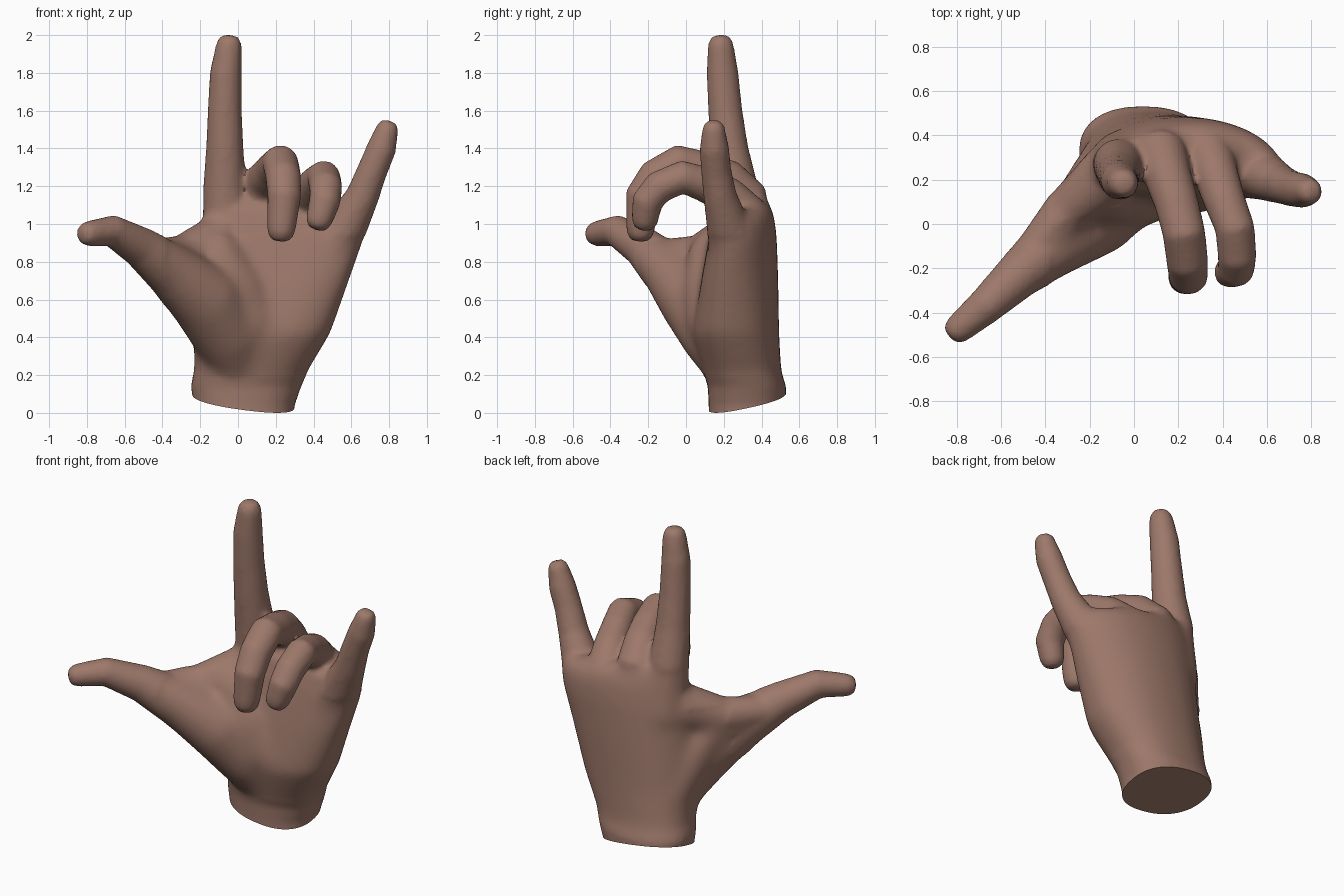
import bpy, bmesh, math
from mathutils import Vector

if "Cube" in bpy.data.objects:
    bpy.data.objects.remove(bpy.data.objects["Cube"])

skin = bpy.data.materials.new("brown skin")
skin.diffuse_color = (0.34, 0.19, 0.145, 1)
skin.use_nodes = True
skin.node_tree.nodes["Principled BSDF"].inputs["Base Color"].default_value = skin.diffuse_color

bm = bmesh.new()


def skin_rings(rings):
    """Bridge rings of points into a closed solid."""
    vs = [[bm.verts.new(p) for p in r] for r in rings]
    n = len(vs[0])
    for a, b in zip(vs, vs[1:]):
        for i in range(n):
            j = (i + 1) % n
            bm.faces.new((a[i], a[j], b[j], b[i]))
    bm.faces.new(list(reversed(vs[0])))
    bm.faces.new(vs[-1])


def finger(points, n=16):
    """Round tube through (x, y, z, radius) points with a blunt rounded tip."""
    pts = [(Vector(p[:3]), p[3]) for p in points]
    end, r = pts[-1]
    d = (end - pts[-2][0]).normalized()
    pts += [(end + d * r * k, r * s) for k, s in ((0.55, 0.9), (0.92, 0.62), (1.0, 0.3))]
    rings, side = [], None
    for i, (p, rad) in enumerate(pts):
        t = (pts[min(i + 1, len(pts) - 1)][0] - pts[max(i - 1, 0)][0]).normalized()
        if side is None:
            side = t.orthogonal()
        side = (side - t * side.dot(t)).normalized()
        up = t.cross(side)
        rings.append([p + rad * (side * math.cos(a) + up * math.sin(a))
                      for a in (2 * math.pi * k / n for k in range(n))])
    skin_rings(rings)


def palm(levels, n=32):
    """Levels: z, x min, x max, y min, y max, arch of the section, sideways slope."""
    rings = []
    for z, x0, x1, y0, y1, arch, slope in levels:
        ring = []
        for k in range(n):
            a = 2 * math.pi * k / n
            c, s = math.cos(a), math.sin(a)
            u = math.copysign(abs(c) ** 0.85, c)
            v = math.copysign(abs(s) ** 0.85, s)
            x = (x0 + x1) / 2 + u * (x1 - x0) / 2
            y = (y0 + y1) / 2 + v * (y1 - y0) / 2 - arch * (u * u - 0.2)
            ring.append((x, y, z - slope * u))
        rings.append(ring)
    skin_rings(rings)


# palm and wrist
palm([(-0.12, -0.23, 0.29, 0.12, 0.53, 0, 0),
      (0.04, -0.235, 0.30, 0.12, 0.53, 0, 0),
      (0.14, -0.25, 0.335, 0.115, 0.53, 0, 0),
      (0.22, -0.235, 0.37, 0.09, 0.505, 0, 0),
      (0.42, -0.235, 0.49, 0.03, 0.49, 0.02, 0),
      (0.70, -0.22, 0.59, 0.07, 0.48, 0.05, 0),
      (0.93, -0.20, 0.665, 0.11, 0.47, 0.06, 0.02),
      (1.05, -0.17, 0.67, 0.14, 0.455, 0.06, 0.04),
      (1.13, -0.13, 0.60, 0.20, 0.42, 0.05, 0.06)])

# index finger
finger([(-0.06, 0.30, 0.85, 0.13), (-0.07, 0.265, 1.2, 0.115), (-0.07, 0.23, 1.4, 0.1),
        (-0.07, 0.208, 1.6, 0.091), (-0.065, 0.193, 1.8, 0.085), (-0.05, 0.185, 1.93, 0.071)])
# middle finger, curled
finger([(0.11, 0.33, 0.95, 0.12), (0.12, 0.31, 1.15, 0.12), (0.15, 0.22, 1.235, 0.108),
        (0.19, 0.10, 1.285, 0.1), (0.225, -0.04, 1.324, 0.097), (0.24, -0.165, 1.25, 0.095),
        (0.245, -0.232, 1.15, 0.09), (0.23, -0.24, 0.985, 0.078)])
# ring finger, curled
finger([(0.32, 0.32, 0.9, 0.12), (0.34, 0.30, 1.08, 0.115), (0.37, 0.22, 1.15, 0.102),
        (0.41, 0.10, 1.21, 0.094), (0.455, -0.02, 1.248, 0.09), (0.465, -0.145, 1.195, 0.088),
        (0.46, -0.205, 1.12, 0.084), (0.435, -0.215, 1.04, 0.074)])
# little finger
finger([(0.45, 0.26, 0.8, 0.14), (0.58, 0.22, 1.0, 0.113), (0.66, 0.18, 1.15, 0.089),
        (0.71, 0.16, 1.28, 0.081), (0.76, 0.15, 1.4, 0.079), (0.785, 0.147, 1.485, 0.064)])
# thumb with its fleshy base
finger([(0.03, 0.27, 0.22, 0.155), (-0.045, 0.17, 0.41, 0.197), (-0.18, 0.04, 0.61, 0.195),
        (-0.36, -0.10, 0.76, 0.145), (-0.52, -0.23, 0.88, 0.108),
        (-0.67, -0.37, 0.965, 0.084), (-0.78, -0.463, 0.95, 0.069)])
# web between thumb and index finger
finger([(-0.46, -0.14, 0.83, 0.09), (-0.30, 0.06, 0.83, 0.11), (-0.12, 0.22, 0.90, 0.14),
        (-0.06, 0.27, 1.0, 0.12)])
# flesh between thumb base and back of the hand
finger([(-0.08, 0.30, 0.36, 0.15), (-0.17, 0.17, 0.62, 0.145), (-0.24, 0.09, 0.75, 0.13),
        (-0.38, -0.05, 0.80, 0.1)])
# flesh between thumb base and the hollow of the palm
finger([(0.10, 0.22, 0.28, 0.14), (0.05, 0.18, 0.48, 0.185), (-0.02, 0.15, 0.65, 0.17),
        (-0.10, 0.15, 0.80, 0.15)])

bmesh.ops.recalc_face_normals(bm, faces=bm.faces)
mesh = bpy.data.meshes.new("hand")
bm.to_mesh(mesh)
bm.free()
hand = bpy.data.objects.new("hand", mesh)
bpy.context.collection.objects.link(hand)
bpy.context.view_layer.objects.active = hand
hand.select_set(True)

# merge the parts into one soft skin
remesh = hand.modifiers.new("merge", 'REMESH')
remesh.mode = 'VOXEL'
remesh.voxel_size = 0.017
bpy.ops.object.modifier_apply(modifier="merge")

# smooth everything a little, and the body of the hand much more
group = hand.vertex_groups.new(name="body")
body = [v.index for v in hand.data.vertices
        if v.co.x > -0.38 and v.co.z > 0.2
        and v.co.z < (1.18 - 0.15 * max(v.co.x, 0) if v.co.y > 0.3 else 0.93)
        and (v.co.y > 0.0 or v.co.x < 0.12)]
group.add(body, 1.0, 'REPLACE')
for name, iterations, vg in (("soften", 5, ""), ("blend body", 45, "body")):
    soft = hand.modifiers.new(name, 'SMOOTH')
    soft.factor = 0.5
    soft.iterations = iterations
    soft.vertex_group = vg
    bpy.ops.object.modifier_apply(modifier=name)

# flat slanted cut at the wrist
bm = bmesh.new()
bm.from_mesh(hand.data)
cut = bmesh.ops.bisect_plane(bm, geom=bm.verts[:] + bm.edges[:] + bm.faces[:],
                             plane_co=(0.28, 0.2, 0.0), plane_no=(0.13, -0.22, 1),
                             clear_inner=True)
rim = [e for e in cut["geom_cut"] if isinstance(e, bmesh.types.BMEdge)]
bmesh.ops.holes_fill(bm, edges=rim, sides=0)
bmesh.ops.recalc_face_normals(bm, faces=bm.faces)
bm.to_mesh(hand.data)
bm.free()
hand.data.materials.clear()
hand.data.materials.append(skin)
bpy.ops.object.shade_smooth_by_angle(angle=math.radians(40))
